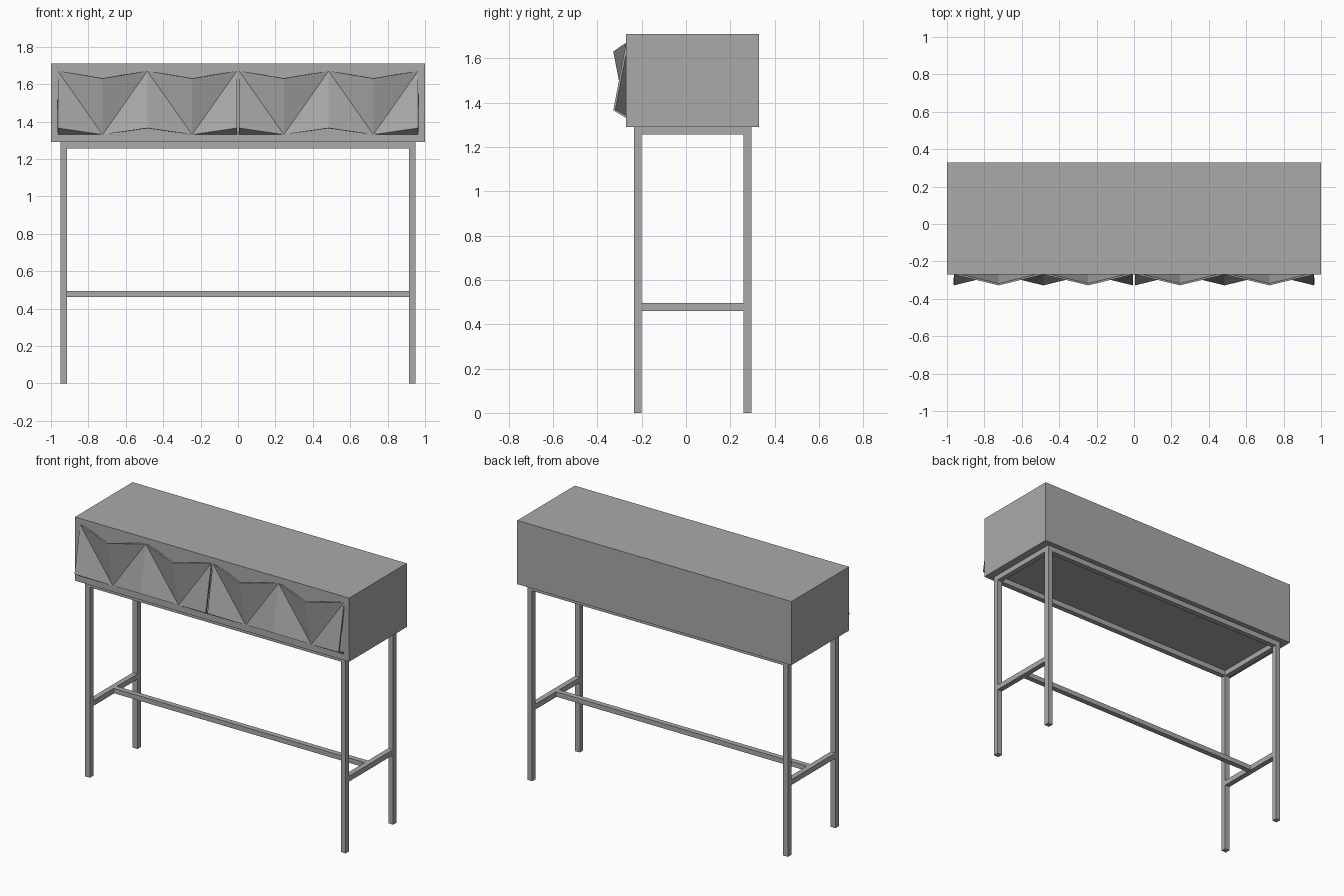
import bpy
import bmesh

cube = bpy.data.objects.get("Cube")
if cube:
    bpy.data.objects.remove(cube)

grey = bpy.data.materials.new("warm_neutral_grey")
grey.use_nodes = True
colour = (0.4, 0.4, 0.4, 1)
grey.diffuse_color = colour
grey.node_tree.nodes["Principled BSDF"].inputs["Base Color"].default_value = colour


def finish(name, bm):
    mesh = bpy.data.meshes.new(name)
    bm.to_mesh(mesh)
    bm.free()
    mesh.materials.append(grey)
    obj = bpy.data.objects.new(name, mesh)
    bpy.context.collection.objects.link(obj)
    return obj


def box(name, low, high):
    bm = bmesh.new()
    bmesh.ops.create_cube(bm, size=1)
    for v in bm.verts:
        v.co = [h if c > 0 else l for c, l, h in zip(v.co, low, high)]
    return finish(name, bm)


# Cabinet body
BACK, FRONT = 0.33, -0.27
box("cabinet_body", (-1, FRONT, 1.29), (1, BACK, 1.71))

# Legs and the frame under the cabinet
T = 0.035
OUT, IN = 0.95, 0.95 - T
Y0, Y1 = -0.235, 0.295
RAIL, TOP = 1.255, 1.29
for side, s in (("left", 1), ("right", -1)):
    x0, x1 = sorted((s * IN, s * OUT))
    box(f"{side}_front_leg", (x0, Y0, 0), (x1, Y0 + T, TOP))
    box(f"{side}_back_leg", (x0, Y1 - T, 0), (x1, Y1, TOP))
    box(f"{side}_top_rail", (x0, Y0 + T, RAIL), (x1, Y1 - T, TOP))
    box(f"{side}_stretcher", (x0, Y0 + T, 0.46), (x1, Y1 - T, 0.495))
box("front_top_rail", (-IN, Y0, RAIL), (IN, Y0 + T, TOP))
box("back_top_rail", (-IN, Y1 - T, RAIL), (IN, Y1, TOP))
box("long_stretcher", (-IN, 0.03 - T / 2, 0.463), (IN, 0.03 + T / 2, 0.495))


# Folded drawer fronts: the top and bottom edges swing out by turns
def drawer_front(name, start, end):
    bm = bmesh.new()
    columns = []
    for i in range(5):
        x = start + (end - start) * i / 4
        if i % 2:
            top, bottom = (x, -0.328, 1.63), (x, FRONT, 1.33)
        else:
            top, bottom = (x, FRONT, 1.67), (x, -0.328, 1.365)
        columns.append((bm.verts.new(top), bm.verts.new(bottom)))
    for i in range(4):
        (ta, ba), (tb, bb) = columns[i], columns[i + 1]
        if i % 2:
            bm.faces.new((ta, ba, tb))
            bm.faces.new((ba, bb, tb))
        else:
            bm.faces.new((ta, ba, bb))
            bm.faces.new((ta, bb, tb))
    # Closing facets under the two outer corners
    for outer, inner in ((0, 1), (4, 3)):
        corner = bm.verts.new((columns[outer][1].co.x, FRONT, 1.33))
        bm.faces.new((columns[outer][1], corner, columns[inner][1]))
    bmesh.ops.recalc_face_normals(bm, faces=bm.faces)
    if sum(f.normal.y for f in bm.faces) > 0:
        bmesh.ops.reverse_faces(bm, faces=bm.faces)
    obj = finish(name, bm)
    shell = obj.modifiers.new("thickness", "SOLIDIFY")
    shell.thickness = 0.01
    shell.offset = -1


drawer_front("left_drawer_front", 0.006, 0.963)
drawer_front("right_drawer_front", -0.963, -0.006)
